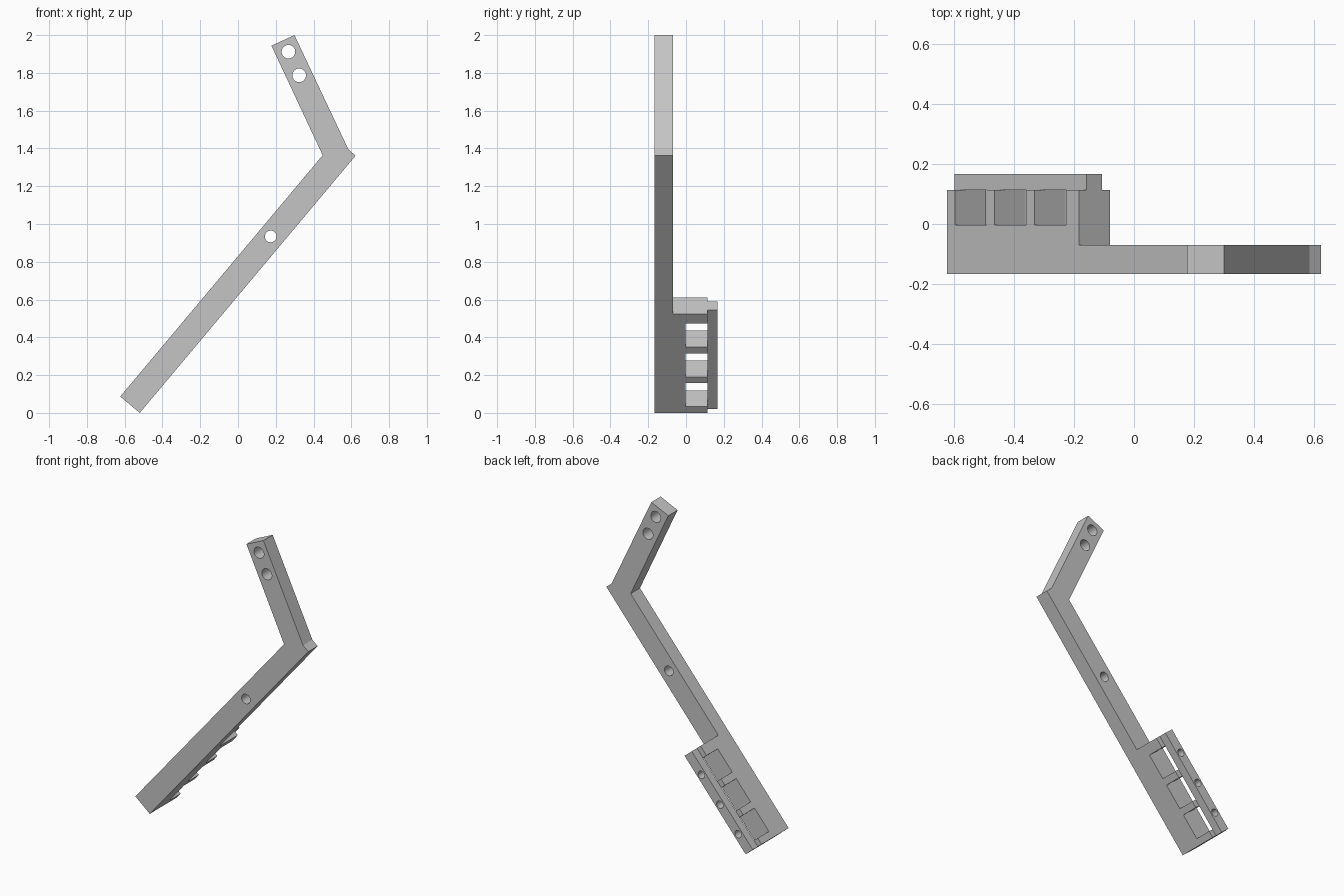
import bpy
import math
from mathutils import Vector

if "Cube" in bpy.data.objects:
    bpy.data.objects.remove(bpy.data.objects["Cube"], do_unlink=True)

grey = bpy.data.materials.new("light grey")
grey.use_nodes = True
colour = (0.56, 0.56, 0.56, 1)
grey.diffuse_color = colour
grey.node_tree.nodes["Principled BSDF"].inputs["Base Color"].default_value = colour

# The long beam has its own axes: u along it, n across it
FOOT = Vector((-0.52, 0.0))
ANGLE = math.radians(50)
U = Vector((math.cos(ANGLE), math.sin(ANGLE)))
N = Vector((-U.y, U.x))
WIDTH = 0.135
SEAM, BLOCK_BACK, BACK = -0.07, 0.113, 0.166


def on_beam(u, n):
    return FOOT + U * u + N * n


def beam_rect(u0, u1, n0, n1):
    return [on_beam(u0, n0), on_beam(u1, n0), on_beam(u1, n1), on_beam(u0, n1)]


def prism(name, outline, y0, y1):
    """Extrude a counter-clockwise front outline from y0 back to y1."""
    k = len(outline)
    verts = [(p[0], y, p[1]) for y in (y0, y1) for p in outline]
    faces = [tuple(range(k)), tuple(reversed(range(k, 2 * k)))]
    faces += [(i, i + k, (i + 1) % k + k, (i + 1) % k) for i in range(k)]
    mesh = bpy.data.meshes.new(name)
    mesh.from_pydata(verts, [], faces)
    mesh.materials.append(grey)
    obj = bpy.data.objects.new(name, mesh)
    bpy.context.collection.objects.link(obj)
    return obj


def circle(centre, radius, sides=32):
    return [(centre[0] + radius * math.cos(math.tau * i / sides),
             centre[1] + radius * math.sin(math.tau * i / sides)) for i in range(sides)]


def cut(target, cutter):
    cutter.hide_render = True
    mod = target.modifiers.new("cut", 'BOOLEAN')
    mod.operation = 'DIFFERENCE'
    mod.solver = 'EXACT'
    mod.object = cutter
    bpy.context.view_layer.objects.active = target
    bpy.ops.object.modifier_apply(modifier=mod.name)
    bpy.data.objects.remove(cutter, do_unlink=True)


# Bent arm with three bolt holes
arm = prism("bent_arm", [
    on_beam(0, 0), on_beam(1.778, 0), on_beam(1.778, 0.05),
    (0.299, 2.0), (0.177, 1.944), on_beam(1.667, WIDTH), on_beam(0, WIDTH)], -BACK, SEAM)
for x, z, r in ((0.267, 1.912, 0.036), (0.324, 1.787, 0.036), (0.173, 0.934, 0.031)):
    cut(arm, prism("hole_cutter", circle((x, z), r), -0.3, 0.1))

# Rear block with three slots across it, and the rail bridging them
LENGTH = 0.684
block = prism("slotted_block", beam_rect(0, LENGTH, 0, WIDTH), SEAM, BLOCK_BACK)
rail = prism("rear_rail", beam_rect(0, LENGTH, WIDTH / 4, WIDTH * 3 / 4), BLOCK_BACK, BACK)
for u in (0.124, 0.329, 0.536):
    cut(block, prism("slot_cutter", beam_rect(u - 0.081, u + 0.081, -0.1, 0.3), -0.003, 0.3))
    cut(rail, prism("hole_cutter", circle(on_beam(u, WIDTH / 2), 0.024), 0.05, 0.3))

# Smooth the hole walls, keep the corners sharp
for obj in (arm, block, rail):
    bpy.ops.object.select_all(action='DESELECT')
    obj.select_set(True)
    bpy.context.view_layer.objects.active = obj
    bpy.ops.object.shade_smooth_by_angle(angle=math.radians(18))
